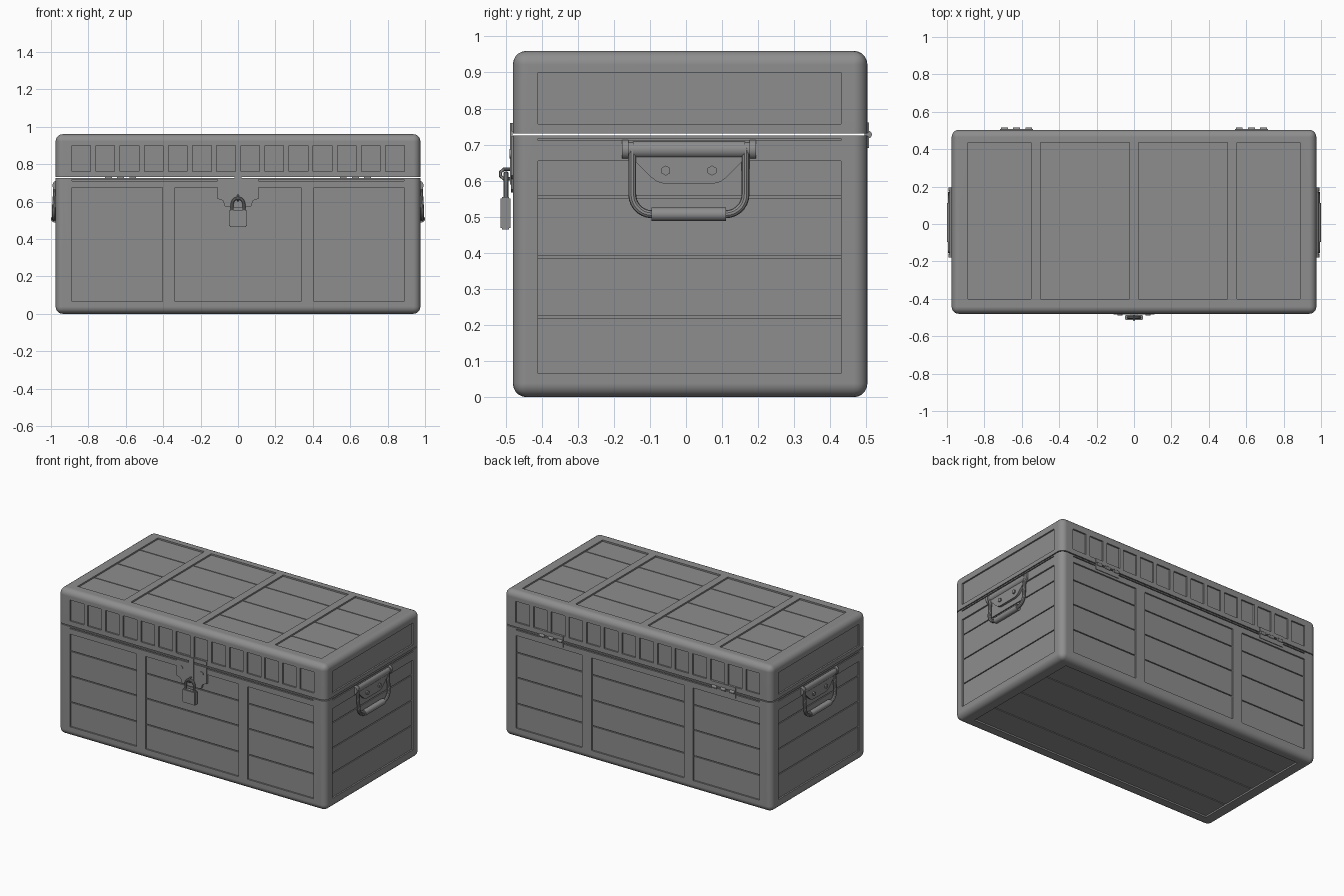
import bpy, bmesh, math
from mathutils import Vector, Matrix

if "Cube" in bpy.data.objects:
    bpy.data.objects.remove(bpy.data.objects["Cube"])

grey = bpy.data.materials.new("weathered grey")
grey.diffuse_color = (0.27, 0.27, 0.27, 1)
grey.use_nodes = True
grey.node_tree.nodes["Principled BSDF"].inputs["Base Color"].default_value = grey.diffuse_color

X, Y0, Y1 = 0.975, -0.48, 0.503          # chest half width, front and back
SEAM, TOP = 0.725, 0.96
RECESS, GROOVE = 0.010, 0.017


def box(bm, lo, hi):
    size = [h - l for l, h in zip(lo, hi)]
    mid = [(h + l) / 2 for l, h in zip(lo, hi)]
    m = Matrix.Translation(mid) @ Matrix.Diagonal((*size, 1))
    return bmesh.ops.create_cube(bm, size=1, matrix=m)["verts"]


def rod(bm, a, b, r, sides=20):
    a, b = Vector(a), Vector(b)
    m = Matrix.Translation((a + b) / 2) @ (b - a).to_track_quat('Z', 'Y').to_matrix().to_4x4()
    bmesh.ops.create_cone(bm, cap_ends=True, segments=sides, radius1=r, radius2=r,
                          depth=(b - a).length, matrix=m)


def prism(bm, pts, axis, lo, hi):
    def at(p, d):
        return (d, p[0], p[1]) if axis == 0 else (p[0], d, p[1])
    f = bm.faces.new([bm.verts.new(at(p, lo)) for p in pts])
    new = bmesh.ops.extrude_face_region(bm, geom=[f])["geom"]
    shift = [0, 0, 0]
    shift[axis] = hi - lo
    bmesh.ops.translate(bm, vec=shift, verts=[v for v in new if isinstance(v, bmesh.types.BMVert)])
    bmesh.ops.recalc_face_normals(bm, faces=bm.faces[:])


def finish(ob, mirror=False):
    ob.data.materials.clear()
    ob.data.materials.append(grey)
    bpy.ops.object.select_all(action='DESELECT')
    ob.select_set(True)
    bpy.context.view_layer.objects.active = ob
    bpy.ops.object.shade_smooth_by_angle(angle=math.radians(35))
    if mirror:
        ob.modifiers.new("mirror", 'MIRROR')
    return ob


def add(name, bm):
    me = bpy.data.meshes.new(name)
    bm.to_mesh(me)
    bm.free()
    ob = bpy.data.objects.new(name, me)
    bpy.context.collection.objects.link(ob)
    return ob


def tube(name, pts, r, mirror=False):
    cu = bpy.data.curves.new(name, 'CURVE')
    cu.dimensions = '3D'
    cu.bevel_depth, cu.bevel_resolution, cu.use_fill_caps = r, 3, True
    sp = cu.splines.new('POLY')
    sp.points.add(len(pts) - 1)
    for p, co in zip(sp.points, pts):
        p.co = (*co, 1)
    ob = bpy.data.objects.new(name, cu)
    bpy.context.collection.objects.link(ob)
    bpy.ops.object.select_all(action='DESELECT')
    ob.select_set(True)
    bpy.context.view_layer.objects.active = ob
    bpy.ops.object.convert(target='MESH')
    return finish(bpy.context.view_layer.objects.active, mirror)


def sunk(bm, axis, surface, out, depth, a, b):
    """Cutter box reaching `depth` into a face; a and b are ranges on the other two axes."""
    ends = sorted((surface - out * depth, surface + out * 0.05))
    r = [a, b]
    r.insert(axis, ends)
    box(bm, [q[0] for q in r], [q[1] for q in r])


def line(c):
    return (c - 0.003, c + 0.003)


def chest_part(name, z0, z1, round_z, panels, grooves):
    """Rounded block with recessed panels and plank grooves cut into it."""
    bm = bmesh.new()
    box(bm, (-X, Y0, z0), (X, Y1, z1))
    soft = [e for e in bm.edges
            if abs(e.verts[0].co.z - e.verts[1].co.z) > 0.1
            or all(abs(v.co.z - round_z) < 1e-4 for v in e.verts)]
    bmesh.ops.bevel(bm, geom=soft, offset=0.038, segments=5, profile=0.5, affect='EDGES')
    ob = add(name, bm)
    bpy.context.view_layer.objects.active = ob
    for cuts, depth in ((panels, RECESS), (grooves, GROOVE)):
        cb = bmesh.new()
        for axis, surface, out, a, b in cuts:
            sunk(cb, axis, surface, out, depth, a, b)
        cutter = add("cutter", cb)
        mod = ob.modifiers.new("cut", 'BOOLEAN')
        mod.operation, mod.solver, mod.object = 'DIFFERENCE', 'EXACT', cutter
        bpy.ops.object.modifier_apply(modifier=mod.name)
        bpy.data.objects.remove(cutter)
    finish(ob)
    ob.modifiers.new("even shading", 'WEIGHTED_NORMAL').keep_sharp = True


FACES_Y = ((1, Y0, -1), (1, Y1, 1))
FACES_X = ((0, -X, -1), (0, X, 1))
SIDE = (-0.41, 0.43)
WIDE = (-0.888, 0.888)

# Body: three plank panels front and back, one on each end, one underneath
panels, grooves = [], []
for f in FACES_Y:
    for xs in ((-0.888, -0.405), (-0.338, 0.338), (0.405, 0.888)):
        panels.append((*f, xs, (0.065, 0.675)))
        grooves += [(*f, xs, line(z)) for z in (0.224, 0.395, 0.56)]
    grooves.append((*f, WIDE, line(0.714)))
for f in FACES_X:
    panels.append((*f, SIDE, (0.065, 0.655)))
    grooves += [(*f, SIDE, line(z)) for z in (0.222, 0.388, 0.555, 0.714)]
panels.append((2, 0, -1, WIDE, (-0.40, 0.435)))
grooves += [(2, 0, -1, WIDE, line(y)) for y in (-0.225, 0.015, 0.25)]
chest_part("chest_body", 0, SEAM, 0, panels, grooves)

# Lid: row of small panels front and back, plank panels between ribs on top
panels, grooves = [], []
for f in FACES_Y:
    for i in range(14):
        x = -0.888 + i * 0.129
        panels.append((*f, (x, x + 0.1), (0.762, 0.90)))
for f in FACES_X:
    panels.append((*f, SIDE, (0.757, 0.90)))
for xs in ((-0.888, -0.55), (-0.50, -0.025), (0.025, 0.50), (0.55, 0.888)):
    panels.append((2, TOP, 1, xs, (-0.40, 0.435)))
    grooves += [(2, TOP, 1, xs, line(y)) for y in (-0.225, 0.015, 0.25)]
chest_part("chest_lid", SEAM + 0.006, TOP, TOP, panels, grooves)

# End handles: back plate with bolts, pivot bar, swinging bail and grip
MID = 0.008
half = [(0.15, 0.69), (0.15, 0.655), (0.105, 0.61), (0.088, 0.597), (0.065, 0.591)]
bm = bmesh.new()
prism(bm, [(MID + y, z) for y, z in half] + [(MID - y, z) for y, z in reversed(half)], 0, 0.96, 0.98)
for s in (-1, 1):
    y = MID + s * 0.064
    rod(bm, (0.97, y, 0.628), (0.988, y, 0.628), 0.014, 6)
finish(add("handle_plate", bm), True)

bm = bmesh.new()
rod(bm, (0.965, MID - 0.155, 0.686), (0.965, MID + 0.155, 0.686), 0.025)
for s in (-1, 1):
    rod(bm, (0.965, MID + s * 0.168, 0.686), (0.965, MID + s * 0.186, 0.686), 0.027)
    rod(bm, (0.965, MID + s * 0.143, 0.686), (0.965, MID + s * 0.17, 0.686), 0.022)
finish(add("handle_pivot", bm), True)

arc = []
for i in range(8):
    t = math.pi / 2 * i / 7
    arc.append((0.984, 0.157 - 0.055 * (1 - math.cos(t)), 0.562 - 0.055 * math.sin(t)))
right = [(0.976, 0.157, 0.69)] + arc
path = [(x, MID + y, z) for x, y, z in right] + [(x, MID - y, z) for x, y, z in reversed(right)]
tube("handle_bail", path, 0.011, True)
bm = bmesh.new()
rod(bm, (0.981, MID - 0.103, 0.507), (0.981, MID + 0.103, 0.507), 0.019)
finish(add("handle_grip", bm), True)

# Hinges across the back seam
bm = bmesh.new()
box(bm, (0.54, Y1 - 0.005, 0.69), (0.716, Y1 + 0.004, 0.722))
box(bm, (0.54, Y1 - 0.005, 0.734), (0.716, Y1 + 0.004, 0.762))
for x in (0.563, 0.628, 0.693):
    rod(bm, (x - 0.018, Y1 + 0.002, 0.728), (x + 0.018, Y1 + 0.002, 0.728), 0.0105, 16)
finish(add("hinges", bm), True)

# Lock plate with stepped lower edge, its bolts and the hasp strap
bm = bmesh.new()
half = [(0.11, 0.722), (0.11, 0.615), (0.08, 0.605), (0.07, 0.575), (0.03, 0.568)]
prism(bm, half + [(-x, z) for x, z in reversed(half)], 1, Y0 - 0.005, Y0 + 0.012)
for x in (-0.075, 0.075):
    rod(bm, (x, Y0, 0.675), (x, Y0 - 0.009, 0.675), 0.013, 12)
finish(add("lock_plate", bm))
bm = bmesh.new()
box(bm, (-0.11, Y0 - 0.004, 0.737), (0.11, Y0 + 0.012, 0.76))
box(bm, (-0.018, Y0 - 0.008, 0.59), (0.018, Y0 - 0.001, 0.76))
finish(add("hasp", bm))

# Staple loop that the padlock hangs from
pts = [(0, Y0, 0.632), (0, Y0 - 0.025, 0.632), (0, Y0 - 0.034, 0.624),
       (0, Y0 - 0.034, 0.613), (0, Y0 - 0.025, 0.605), (0, Y0, 0.605)]
tube("staple", pts, 0.005)

# Padlock
bm = bmesh.new()
box(bm, (-0.047, -0.514, 0.465), (0.047, -0.486, 0.555))
bmesh.ops.bevel(bm, geom=bm.edges[:], offset=0.004, segments=2, affect='EDGES')
finish(add("padlock_body", bm))
pts = [(0.031, -0.499, 0.545)]
for i in range(13):
    t = math.pi * i / 12
    pts.append((0.031 * math.cos(t), -0.499, 0.587 + 0.031 * math.sin(t)))
pts.append((-0.031, -0.499, 0.545))
tube("padlock_shackle", pts, 0.008)
